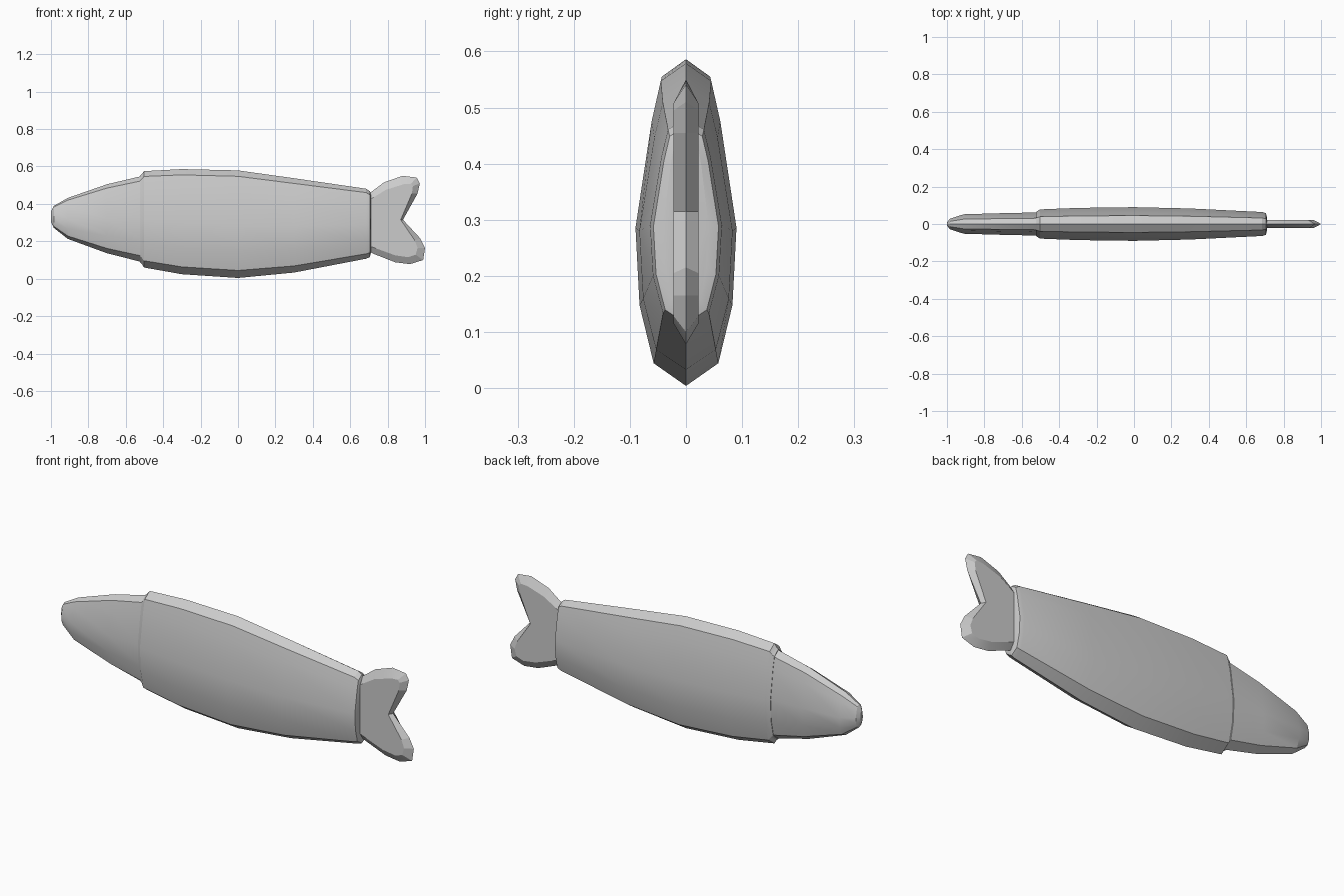
import bpy, math

if "Cube" in bpy.data.objects:
    bpy.data.objects.remove(bpy.data.objects["Cube"])

# half cross-section, bottom to top: (height fraction, width fraction)
HALF = [(0, 0), (.07, .64), (.25, .92), (.49, 1), (.82, .68), (.945, .5), (1, 0)]
RING = [(t, w) for t, w in HALF] + [(t, -w) for t, w in HALF[-2:0:-1]]


def make(name, verts, faces, angle=18):
    me = bpy.data.meshes.new(name)
    me.from_pydata(verts, [], faces)
    me.update()
    ob = bpy.data.objects.new(name, me)
    bpy.context.collection.objects.link(ob)
    bpy.ops.object.select_all(action='DESELECT')
    ob.select_set(True)
    bpy.context.view_layer.objects.active = ob
    bpy.ops.object.mode_set(mode='EDIT')
    bpy.ops.mesh.select_all(action='SELECT')
    bpy.ops.mesh.normals_make_consistent(inside=False)
    bpy.ops.object.mode_set(mode='OBJECT')
    bpy.ops.object.shade_smooth_by_angle(angle=math.radians(angle))
    return ob


def bridge(a, b, n):
    return [(a + i, a + (i + 1) % n, b + (i + 1) % n, b + i) for i in range(n)]


def loft(name, stations):
    """Skin the cross-section along stations of (x, bottom, top, half width)."""
    n = len(RING)
    verts = [(x, hw * w, lo + (hi - lo) * t)
             for x, lo, hi, hw in stations for t, w in RING]
    faces = [tuple(range(n)), tuple(range(len(verts) - n, len(verts)))]
    for s in range(len(stations) - 1):
        faces += bridge(s * n, (s + 1) * n, n)
    return make(name, verts, faces)


# body with chamfered lips at both ends
loft("body", [(-.525, .088, .55, .064), (-.515, .08, .558, .07), (-.503, .06, .575, .078),
              (-.3, .024, .586, .086), (0, .004, .579, .09), (.3, .033, .537, .083),
              (.685, .107, .481, .064), (.705, .115, .468, .058), (.71, .135, .455, .04)])

# tapered head
loft("head", [(-1, .305, .36, .008), (-.985, .272, .389, .028), (-.91, .213, .432, .052),
              (-.7, .136, .505, .058), (-.51, .088, .55, .062)])

# tail fin: outer edge (x, z) with matching inset flat point (x, z)
TAIL = [(.69, .445, .69, .41), (.71, .462, .72, .432), (.78, .515, .79, .475),
        (.88, .55, .885, .505), (.955, .541, .925, .508), (.972, .51, .935, .495),
        (.96, .455, .93, .455), (.882, .315, .87, .315), (.975, .215, .945, .205),
        (1, .165, .96, .165), (.99, .10, .95, .128), (.92, .078, .91, .115),
        (.84, .088, .84, .125), (.72, .135, .73, .165), (.69, .15, .69, .18)]
n = len(TAIL)
verts = [(p[0], 0, p[1]) for p in TAIL]
for y in (-.022, .022):
    verts += [(p[2], y, p[3]) for p in TAIL]
faces = bridge(0, n, n) + bridge(0, 2 * n, n)
faces += [tuple(range(n, 2 * n)), tuple(range(2 * n, 3 * n))]
make("tail_fin", verts, faces)
